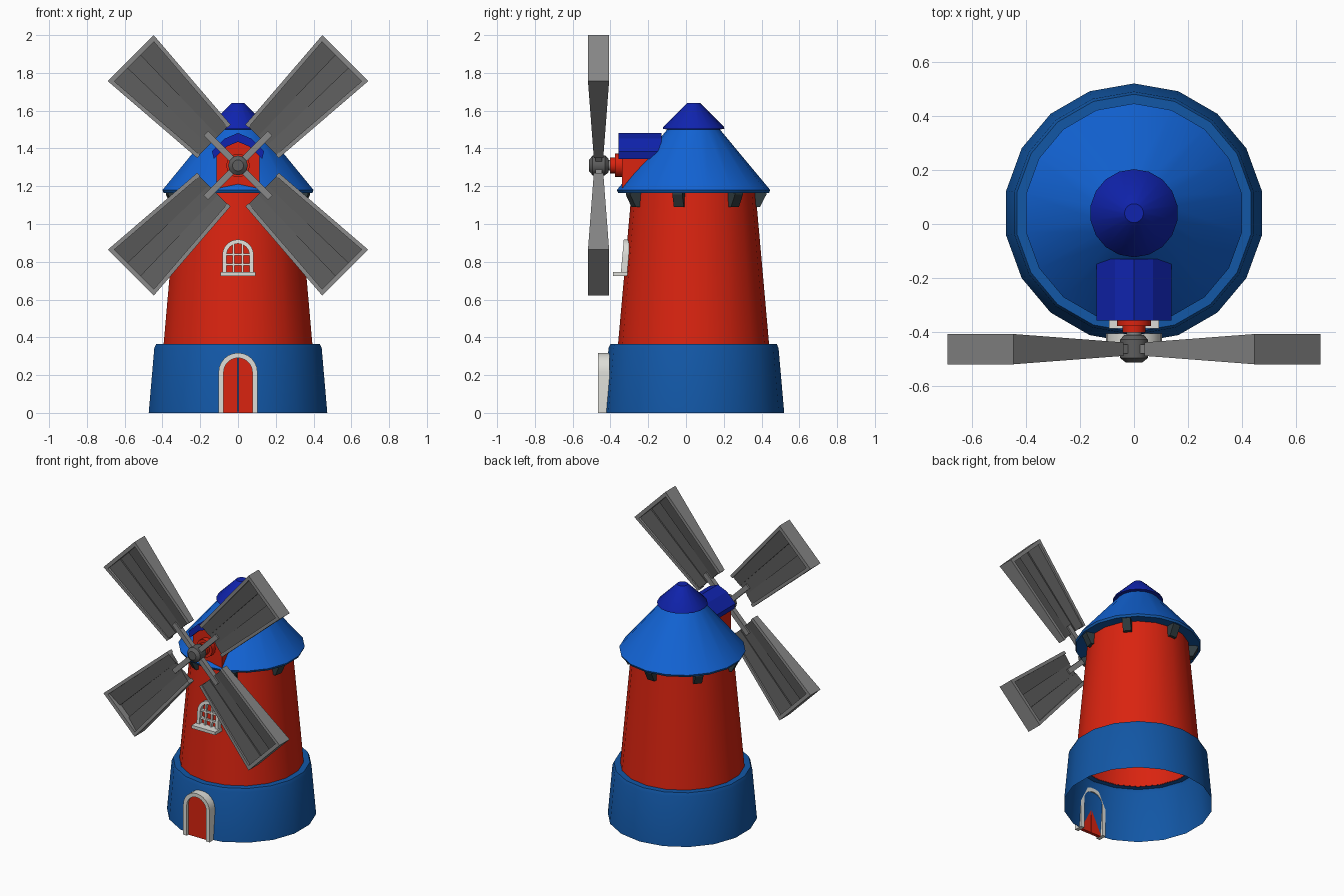
import bpy, bmesh, math
from mathutils import Vector

if "Cube" in bpy.data.objects:
    bpy.data.objects.remove(bpy.data.objects["Cube"])

CY = 0.04            # tower axis in y
HUB_Y, HUB_Z = -0.463, 1.31


def material(name, rgb):
    m = bpy.data.materials.new(name)
    m.diffuse_color = (*rgb, 1)
    m.use_nodes = True
    m.node_tree.nodes["Principled BSDF"].inputs["Base Color"].default_value = m.diffuse_color
    return m


BASE = material("base_blue", (0.006, 0.095, 0.38))
ROOF = material("roof_blue", (0.006, 0.125, 0.66))
NAVY = material("navy", (0.005, 0.017, 0.42))
RED = material("red", (0.70, 0.017, 0.005))
WHITE = material("off_white", (0.72, 0.72, 0.68))
GREY = material("frame_grey", (0.25, 0.25, 0.25))
DARK = material("panel_grey", (0.11, 0.11, 0.11))
SLATE = material("dark_slate", (0.03, 0.045, 0.05))


def build(name, verts, faces, mat, smooth=False):
    me = bpy.data.meshes.new(name)
    bm = bmesh.new()
    vs = [bm.verts.new(v) for v in verts]
    for f in faces:
        bm.faces.new([vs[i] for i in f])
    bmesh.ops.recalc_face_normals(bm, faces=bm.faces)
    bm.to_mesh(me)
    bm.free()
    ob = bpy.data.objects.new(name, me)
    bpy.context.collection.objects.link(ob)
    me.materials.append(mat)
    if smooth:
        bpy.ops.object.select_all(action='DESELECT')
        ob.select_set(True)
        bpy.context.view_layer.objects.active = ob
        bpy.ops.object.shade_smooth_by_angle(angle=math.radians(32))
    return ob


def lathe(name, profile, mat, n=18, cap=False, axis='Z'):
    """Revolve (radius, height) points round the tower axis or the sail shaft."""
    verts, faces = [], []
    for r, h in profile:
        for i in range(n):
            a = math.pi / 2 + 2 * math.pi * i / n
            c, s = r * math.cos(a), r * math.sin(a)
            verts.append((c, CY + s, h) if axis == 'Z' else (c, h, HUB_Z + s))
    for k in range(len(profile) - 1):
        for i in range(n):
            j = (i + 1) % n
            faces.append((k * n + i, k * n + j, k * n + n + j, k * n + n + i))
    if cap:
        faces += [tuple(range(n)), tuple(range(len(verts) - n, len(verts)))]
    return build(name, verts, faces, mat, True)


def loft(name, a, b, mat, smooth=False):
    """Closed solid between two matching outlines."""
    n = len(a)
    faces = [tuple(range(n)), tuple(range(n, 2 * n))]
    faces += [(i, (i + 1) % n, n + (i + 1) % n, n + i) for i in range(n)]
    return build(name, list(a) + list(b), faces, mat, smooth)


def prism(name, pts, y0, y1, mat, lean=0.0, z0=0.0, smooth=False):
    """Extrude an x/z outline along y, optionally leaning back with height."""
    a, b = [[(x, y + (z - z0) * lean, z) for x, z in pts] for y in (y0, y1)]
    return loft(name, a, b, mat, smooth)


def box(x0, x1, z0, z1):
    return [(x0, z0), (x1, z0), (x1, z1), (x0, z1)]


def arch(w, z0, spring, n=12):
    top = [(w * math.cos(math.pi * i / n), spring + w * math.sin(math.pi * i / n))
           for i in range(n + 1)]
    return [(w, z0)] + top + [(-w, z0)]


# Hollow base, tower shell, roof and cap
lathe("base", [(0.48, 0), (0.45, 0.343), (0.44, 0.365), (0.398, 0.365)], BASE)
lathe("tower", [(0.40, 0.362), (0.328, 1.172)], RED)
roof = lathe("roof", [(0.32, 1.17), (0.40, 1.165), (0.406, 1.18), (0.138, 1.502)], ROOF)
roof.data.materials.append(BASE)
for p in roof.data.polygons:      # underside and rim
    if p.center.z < 1.175:
        p.material_index = 1
lathe("cap", [(0.13, 1.50), (0.163, 1.503), (0.16, 1.515), (0.035, 1.64)], NAVY, cap=True)

# Seven brackets under the eaves
for k in range(7):
    a = math.pi / 2 + 2 * math.pi * k / 7
    rad, tan = Vector((math.cos(a), math.sin(a), 0)), Vector((-math.sin(a), math.cos(a), 0))
    prof = [(0.31, 1.175), (0.385, 1.175), (0.385, 1.155), (0.352, 1.09), (0.32, 1.09)]
    sides = [[Vector((0, CY, z)) + rad * r + tan * t for r, z in prof] for t in (-0.027, 0.027)]
    loft(f"bracket_{k}", *sides, SLATE)

# Dormer that carries the shaft
prism("dormer_wall", [(-0.113, 1.175), (0.113, 1.175), (0.113, 1.375), (0.06, 1.42),
                      (0, 1.445), (-0.06, 1.42), (-0.113, 1.375)], -0.34, -0.12, RED)
prism("dormer_roof", [(-0.138, 1.385), (-0.07, 1.452), (0, 1.482), (0.07, 1.452), (0.138, 1.385),
                      (0.128, 1.345), (0.06, 1.41), (0, 1.435), (-0.06, 1.41), (-0.128, 1.345)],
      -0.357, -0.13, NAVY)

# Shaft collar, shaft and hub
lathe("shaft_collar", [(0.062, -0.33), (0.062, -0.377), (0.042, -0.377), (0.042, -0.402)],
      RED, 16, True, 'Y')
lathe("shaft", [(0.028, -0.38), (0.028, -0.43)], GREY, 12, True, 'Y')
lathe("hub", [(0.035, -0.41), (0.052, -0.428), (0.052, -0.495), (0.03, -0.513)],
      DARK, 12, True, 'Y')

# Four sails: tapered rails, outer end board, troughed panel, spar rod
U0, U1 = 0.18, 0.803


def sail_frame(angle):
    du = Vector((math.cos(angle), 0, math.sin(angle)))
    dv = Vector((-math.sin(angle), 0, math.cos(angle)))
    return lambda u, v, d: Vector((0, HUB_Y, HUB_Z)) + du * u + dv * v + Vector((0, d, 0))


def half_width(u):
    return 0.125 + 0.047 * (u - U0) / (U1 - U0)


def half_depth(u):
    return 0.025 + 0.031 * (u - U0) / (U1 - U0)


for k in range(4):
    P = sail_frame(math.pi / 4 + k * math.pi / 2)

    def rect(u, v0, v1, d):
        return [P(u, v0, -d), P(u, v1, -d), P(u, v1, d), P(u, v0, d)]

    def panel(u):
        w, d, c = half_width(u) - 0.01, half_depth(u), 0.28 * half_width(u)
        half = [(-w, 0.75 * d), (-c, 0.4 * d), (-c, 0.2 * d), (c, 0.2 * d), (c, 0.4 * d), (w, 0.75 * d)]
        return [P(u, v, h) for v, h in half] + [P(u, v, -h) for v, h in reversed(half)]

    for s in (-1, 1):
        ends = [rect(u, s * (half_width(u) - 0.022), s * half_width(u), half_depth(u))
                for u in (U0, U1)]
        loft(f"sail_rail_{k}_{s}", *ends, GREY)
    ends = [rect(u, -half_width(u), half_width(u), half_depth(u)) for u in (U1 - 0.025, U1)]
    loft(f"sail_end_{k}", *ends, GREY)
    loft(f"sail_panel_{k}", panel(U0 + 0.005), panel(U1 - 0.02), DARK)
    loft(f"sail_rod_{k}", rect(0.03, -0.017, 0.017, 0.017), rect(0.24, -0.017, 0.017, 0.017), GREY)

# Door with arched frame and two leaves
prism("door_frame", arch(0.103, 0, 0.215) + arch(0.076, 0, 0.215)[::-1], -0.465, -0.405,
      WHITE, smooth=True)
full = arch(0.078, 0, 0.215)
right = [p for p in full if p[0] > -1e-6]
for s in (-1, 1):
    leaf = [(0.0015, 0)] + [(max(x, 0.0015), z) for x, z in right]
    prism(f"door_leaf_{s}", [(s * x, z) for x, z in leaf], -0.447, -0.425, RED)

# Arched window leaning with the wall
LEAN = dict(lean=0.088, z0=0.74)
prism("window_frame", arch(0.083, 0.735, 0.835) + arch(0.061, 0.735, 0.835)[::-1],
      -0.345, -0.305, WHITE, smooth=True, **LEAN)
for i, x in enumerate((-0.024, 0.024)):
    prism(f"window_bar_{i}", box(x - 0.006, x + 0.006, 0.74, 0.893), -0.339, -0.31, WHITE, **LEAN)
for i, z in enumerate((0.785, 0.838)):
    prism(f"window_crossbar_{i}", box(-0.065, 0.065, z - 0.006, z + 0.006), -0.338, -0.31, WHITE, **LEAN)
prism("window_sill", box(-0.092, 0.092, 0.725, 0.747), -0.387, -0.31, WHITE)
